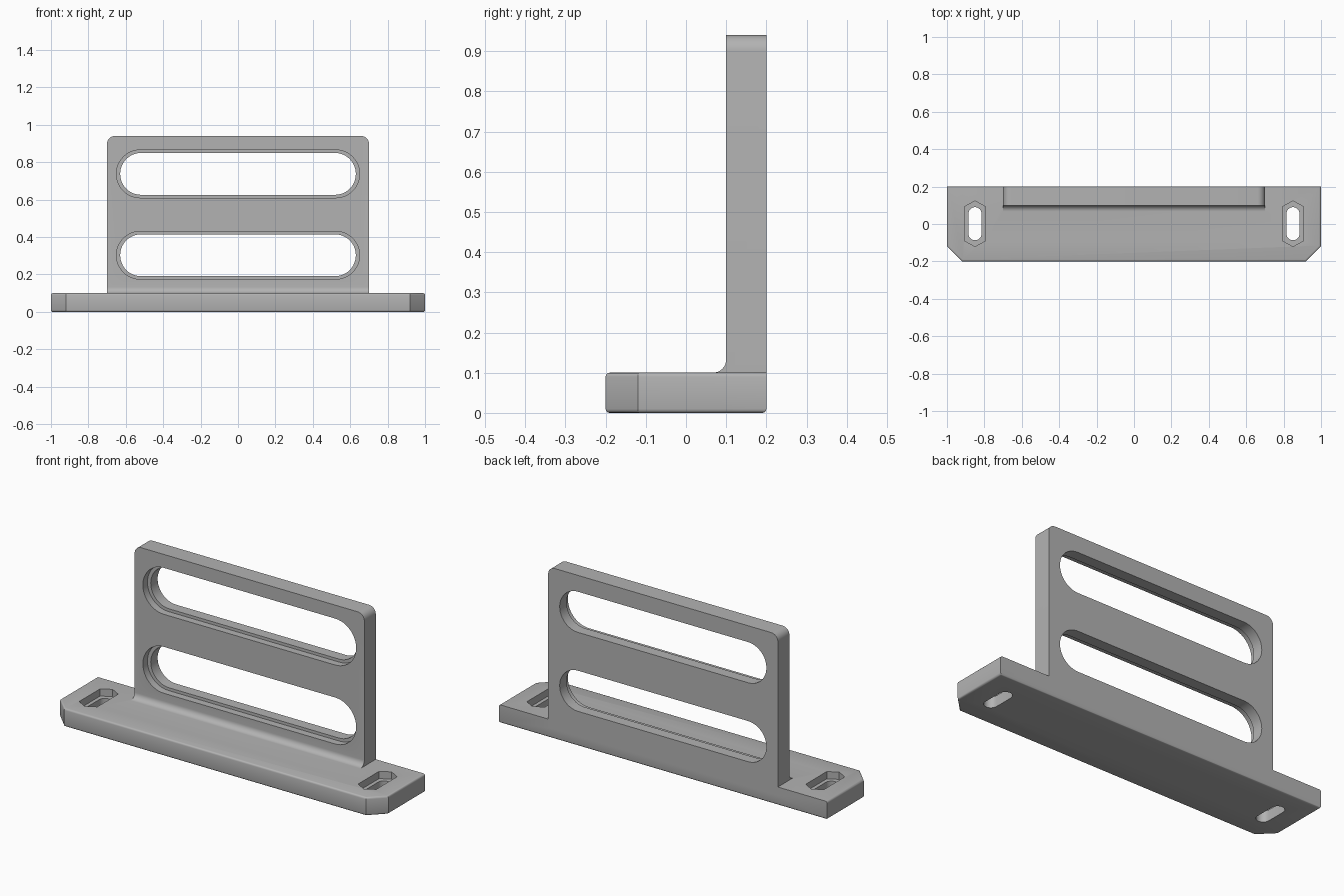
import bpy, bmesh, math
from mathutils import Vector

if "Cube" in bpy.data.objects:
    bpy.data.objects.remove(bpy.data.objects["Cube"])

grey = bpy.data.materials.new("plain grey")
grey.diffuse_color = (0.45, 0.45, 0.45, 1)
grey.use_nodes = True
grey.node_tree.nodes["Principled BSDF"].inputs["Base Color"].default_value = grey.diffuse_color


def prism(name, points, axis, lo, hi):
    """Extrude a 2D outline along an axis: x (y,z), y (x,z) or z (x,y)."""
    place = {"x": lambda a, b, t: (t, a, b),
             "y": lambda a, b, t: (a, t, b),
             "z": lambda a, b, t: (a, b, t)}[axis]
    bm = bmesh.new()
    face = bm.faces.new([bm.verts.new(place(a, b, lo)) for a, b in points])
    new = bmesh.ops.extrude_face_region(bm, geom=[face])["geom"]
    shift = Vector(place(0, 0, hi - lo))
    bmesh.ops.translate(bm, vec=shift, verts=[v for v in new if isinstance(v, bmesh.types.BMVert)])
    bmesh.ops.recalc_face_normals(bm, faces=bm.faces)
    mesh = bpy.data.meshes.new(name)
    bm.to_mesh(mesh)
    bm.free()
    mesh.materials.append(grey)
    obj = bpy.data.objects.new(name, mesh)
    bpy.context.collection.objects.link(obj)
    return obj


def arc(cx, cy, r, start, end, n=12):
    return [(cx + r * math.cos(math.radians(start + (end - start) * i / n)),
             cy + r * math.sin(math.radians(start + (end - start) * i / n))) for i in range(n + 1)]


def wide_slot(cz, half, r):
    return arc(half - r, cz, r, -90, 90, 24) + arc(r - half, cz, r, 90, 270, 24)


def combine(target, tool, operation):
    mod = target.modifiers.new(operation, "BOOLEAN")
    mod.operation = operation
    mod.solver = "EXACT"
    mod.object = tool
    bpy.context.view_layer.objects.active = target
    bpy.ops.object.modifier_apply(modifier=mod.name)
    bpy.data.objects.remove(tool)


# Base with clipped front corners and softened edges
bracket = prism("bracket", [(-1, 0.2), (-1, -0.12), (-0.92, -0.2), (0.92, -0.2), (1, -0.12), (1, 0.2)],
                "z", 0, 0.1)
bm = bmesh.new()
bm.from_mesh(bracket.data)
soft = []
for e in bm.edges:
    a, b = (v.co for v in e.verts)
    flat = abs(a.z - b.z) < 1e-4
    back_top = min(a.y, b.y) > 0.19 and a.z > 0.05
    if flat and not back_top:
        soft.append(e)
bmesh.ops.bevel(bm, geom=soft, offset=0.01, segments=3, profile=0.5, affect="EDGES")
bm.to_mesh(bracket.data)
bm.free()

# Upright plate with rounded top corners
plate = prism("upright_plate", [(-0.7, 0.05), (0.7, 0.05)] + arc(0.66, 0.9, 0.04, 0, 90, 8)
              + arc(-0.66, 0.9, 0.04, 90, 180, 8), "y", 0.1, 0.2)
combine(bracket, plate, "UNION")

# Concave fillet where the plate meets the base
fillet = prism("fillet", [(0.12, 0.08), (0.067, 0.08)] + arc(0.067, 0.133, 0.033, -90, 0, 8)
               + [(0.12, 0.133)], "x", -0.7, 0.7)
combine(bracket, fillet, "UNION")

# Stepped long slots in the plate
for cz in (0.303, 0.738):
    combine(bracket, prism("slot_cutter", wide_slot(cz, 0.63, 0.112), "y", 0.0, 0.3), "DIFFERENCE")
    combine(bracket, prism("recess_cutter", wide_slot(cz, 0.65, 0.128), "y", 0.0, 0.14), "DIFFERENCE")

# Mounting slots with six-sided recesses
for cx in (-0.85, 0.85):
    hole = arc(cx, 0.055, 0.035, 0, 180, 16) + arc(cx, -0.052, 0.035, 180, 360, 16)
    hexagon = [(cx - 0.055, -0.09), (cx, -0.12), (cx + 0.055, -0.09),
               (cx + 0.055, 0.093), (cx, 0.123), (cx - 0.055, 0.093)]
    combine(bracket, prism("hole_cutter", hole, "z", -0.1, 0.2), "DIFFERENCE")
    combine(bracket, prism("hex_cutter", hexagon, "z", 0.06, 0.2), "DIFFERENCE")

# Smooth the rounded surfaces only
bpy.ops.object.select_all(action="DESELECT")
bracket.select_set(True)
bpy.context.view_layer.objects.active = bracket
bpy.ops.object.shade_smooth_by_angle(angle=math.radians(31))
